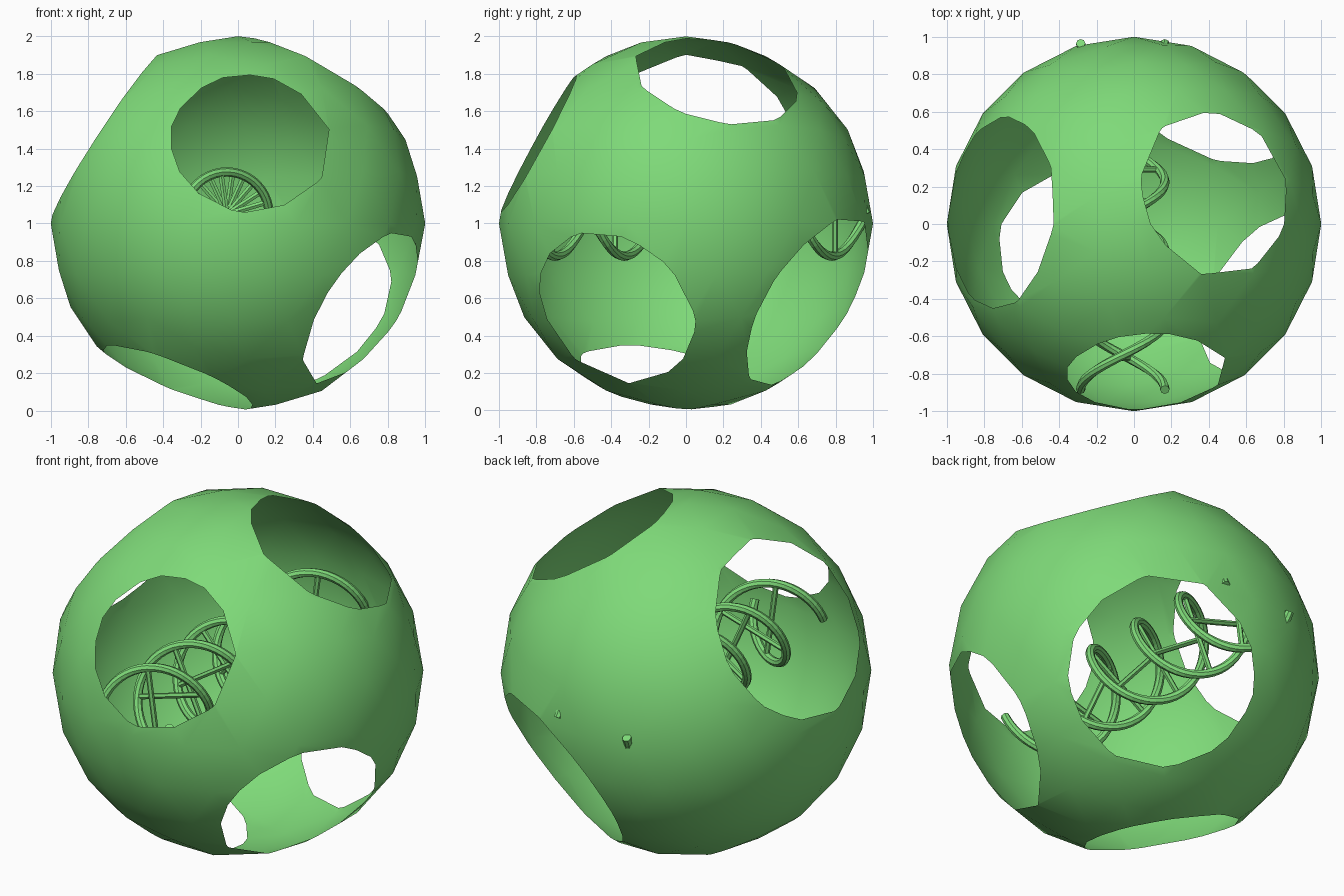
import bpy, bmesh, math
from mathutils import Vector

if "Cube" in bpy.data.objects:
    bpy.data.objects.remove(bpy.data.objects["Cube"])

green = bpy.data.materials.new("green")
green.diffuse_color = (0.21, 0.70, 0.19, 1)
green.use_nodes = True
green.node_tree.nodes["Principled BSDF"].inputs["Base Color"].default_value = green.diffuse_color
CENTRE = Vector((0, 0, 1))


def mesh_object(name, bm):
    me = bpy.data.meshes.new(name)
    bm.to_mesh(me)
    bm.free()
    ob = bpy.data.objects.new(name, me)
    bpy.context.collection.objects.link(ob)
    me.materials.append(green)
    return ob


# Round thin shell, with six caps sliced off to leave round openings
HOLES = [
    (0.055, -0.785, 0.43),   # front
    (0.43, 0.165, 0.76),     # top right
    (-0.71, 0.06, 0.465),    # left
    (0.66, -0.37, -0.445),   # lower right
    (0.35, 0.65, -0.42),     # lower back
    (-0.32, -0.15, -0.82),   # bottom
]
bm = bmesh.new()
bmesh.ops.create_icosphere(bm, subdivisions=3, radius=1)
for h in HOLES:
    bmesh.ops.bisect_plane(bm, geom=bm.verts[:] + bm.edges[:] + bm.faces[:],
                           plane_co=Vector(h), plane_no=Vector(h).normalized(),
                           clear_outer=True)
for f in bm.faces:
    f.smooth = True
shell = mesh_object("hollow_ball", bm)
shell.location = CENTRE

# Double helix running front to back inside the shell
AX, AZ, R = -0.06, 1.05, 0.225
Y0, Y1, TURNS = -0.885, 0.965, 2.5


def helix_point(f, phase):
    t = f * TURNS * 2 * math.pi + phase
    return Vector((AX - R * math.cos(t), Y0 + (Y1 - Y0) * f, AZ + R * math.sin(t)))


def tube(name, points, radius, sides):
    """Sweep a round section along a path, with closed ends."""
    bm = bmesh.new()
    rings = []
    for i, p in enumerate(points):
        tan = (points[min(i + 1, len(points) - 1)] - points[max(i - 1, 0)]).normalized()
        radial = p - Vector((AX, p.y, AZ))
        if abs(radial.normalized().dot(tan)) > 0.9:
            radial = Vector((0, 1, 0))
        u = (radial - tan * radial.dot(tan)).normalized()
        v = tan.cross(u)
        rings.append([bm.verts.new(p + radius * (u * math.cos(a) + v * math.sin(a)))
                      for a in (2 * math.pi * k / sides for k in range(sides))])
    for a, b in zip(rings, rings[1:]):
        for k in range(sides):
            n = (k + 1) % sides
            bm.faces.new((a[k], a[n], b[n], b[k]))
    bm.faces.new(rings[0])
    bm.faces.new(rings[-1])
    bmesh.ops.recalc_face_normals(bm, faces=bm.faces)
    return mesh_object(name, bm)


# Two strands
for name, phase in (("helix_strand_a", 0), ("helix_strand_b", math.pi)):
    tube(name, [helix_point(i / 100, phase) for i in range(101)], 0.025, 8)

# Ten rungs joining the strands
for i in range(1, 11):
    f = i / 11
    tube(f"helix_rung_{i}", [helix_point(f, 0), helix_point(f, math.pi)], 0.016, 6)
